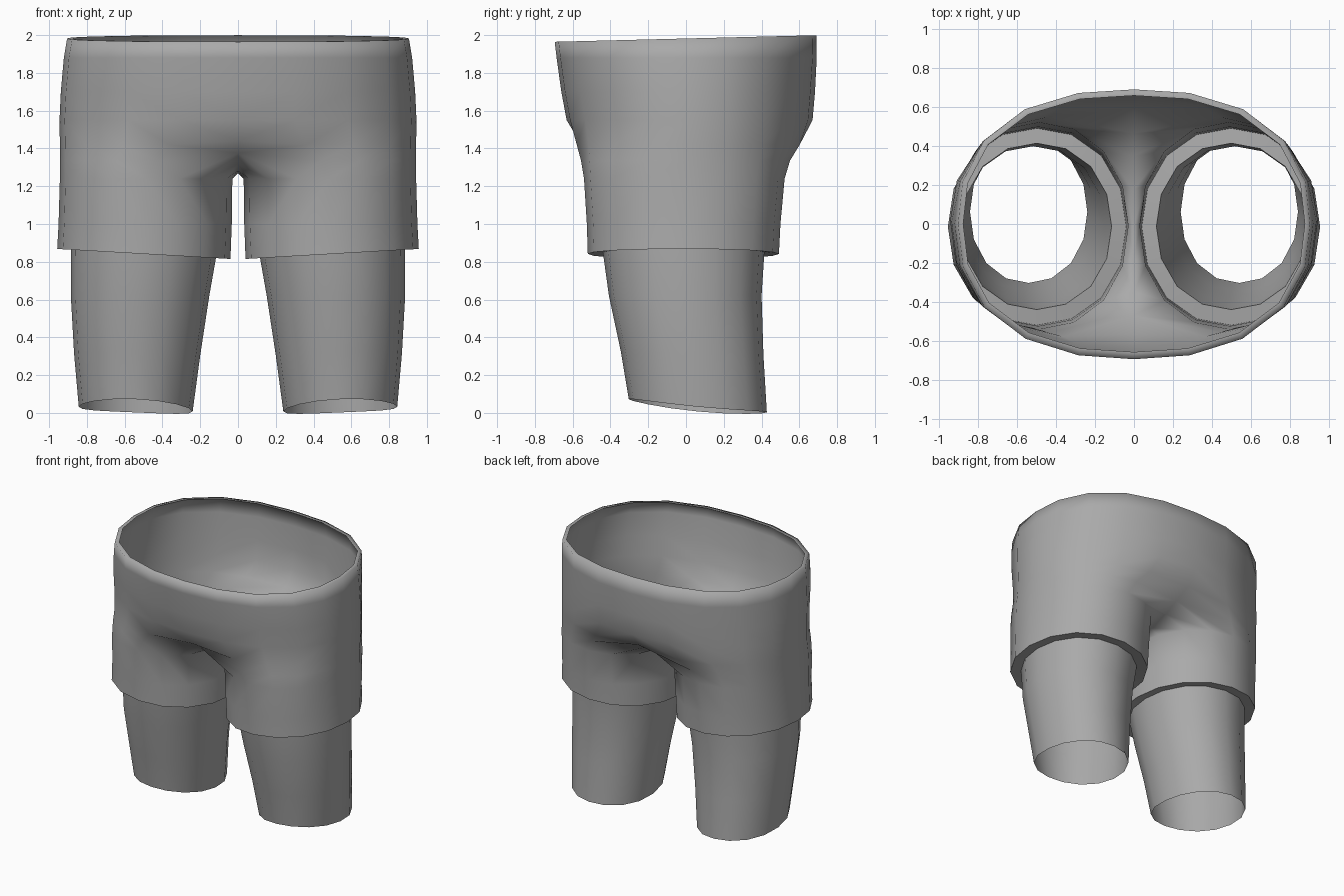
import bpy, bmesh, math

if "Cube" in bpy.data.objects:
    bpy.data.objects.remove(bpy.data.objects["Cube"])

SIDES = 16   # sides of each leg
ARC = 11     # points from front centre to back centre on half the torso
THIGH = (0.030, 0.943, -0.545, 0.528)   # x and y limits at the top of a leg

grey = bpy.data.materials.new("mid_grey")
grey.diffuse_color = (0.4, 0.4, 0.4, 1)
grey.use_nodes = True
grey.node_tree.nodes["Principled BSDF"].inputs["Base Color"].default_value = grey.diffuse_color


def section(x0, x1, yf, yb, deg, p):
    """Point on a slightly squared oval."""
    c, s = math.cos(math.radians(deg)), math.sin(math.radians(deg))
    r = (abs(c) ** p + abs(s) ** p) ** (-1 / p)
    x = r * c if abs(c) > 1e-6 else 0
    return (x0 + x1) / 2 + (x1 - x0) / 2 * x, (yf + yb) / 2 + (yb - yf) / 2 * r * s


def torso_arc(bm, z, rx, yf, yb, pf, pb, tilt=0.0, mix=0.0, pull=0.0, lift=0.0):
    """Half a hip section, blended towards the thigh section by mix."""
    row = []
    for i in range(ARC):
        x, y = section(-rx, rx, yf, yb, -90 + 18 * i, pf if i < 6 else pb)
        lx, ly = section(*THIGH, -112.5 + 22.5 * i, 2.12)
        end = i in (0, ARC - 1)
        x = 0 if end else x + (lx - x) * mix
        y += (ly - y) * mix
        if end:
            y *= 1 - pull
        row.append(bm.verts.new((x, y, z + tilt * y + (lift if end else 0))))
    return row


def leg_ring(bm, z, x0, x1, yf, yb, tx=0.0, ty=0.0):
    row = []
    for i in range(SIDES):
        x, y = section(x0, x1, yf, yb, -112.5 + 22.5 * i, 2.12)
        row.append(bm.verts.new((x, y, z + tx * (x - x0) / (x1 - x0)
                                 + ty * ((yb - y) / (yb - yf)) ** 2)))
    return row


def loft(bm, rows, closed):
    for a, b in zip(rows, rows[1:]):
        n = len(a)
        for i in range(n if closed else n - 1):
            j = (i + 1) % n
            bm.faces.new((b[i], b[j], a[j], a[i]))


def finish(bm, name):
    me = bpy.data.meshes.new(name)
    bm.to_mesh(me)
    bm.free()
    me.materials.append(grey)
    ob = bpy.data.objects.new(name, me)
    bpy.context.collection.objects.link(ob)
    bpy.ops.object.select_all(action='DESELECT')
    ob.select_set(True)
    bpy.context.view_layer.objects.active = ob
    bpy.ops.object.shade_smooth_by_angle(angle=math.radians(60))
    # The waist rim rolls over softly
    for e in me.edges:
        if all(me.vertices[v].co.z > 1.95 for v in e.vertices):
            e.use_edge_sharp = False
    mirror = ob.modifiers.new("mirror", 'MIRROR')
    mirror.use_clip = True
    mirror.merge_threshold = 0.001


# Shorts: waist rim and hips
bm = bmesh.new()
T = 0.025
torso = [
    torso_arc(bm, 1.982, 0.878, -0.658, 0.66, 2.35, 2.4, T),
    torso_arc(bm, 1.982, 0.905, -0.695, 0.692, 2.35, 2.4, T),
    torso_arc(bm, 1.88, 0.922, -0.685, 0.692, 2.35, 2.3),
    torso_arc(bm, 1.70, 0.938, -0.660, 0.683, 2.35, 2.2),
    torso_arc(bm, 1.55, 0.945, -0.632, 0.670, 2.35, 2.2),
    torso_arc(bm, 1.42, 0.943, -0.615, 0.665, 2.35, 2.2, 0, 0.35, 0.02, 0.02),
    torso_arc(bm, 1.335, 0.943, -0.605, 0.640, 2.35, 2.2, 0, 0.75, 0.12, 0.04),
]
loft(bm, torso, False)

# Crotch saddle closes the last hip row into a leg opening
saddle = [bm.verts.new((0, y, 1.268 + 0.4 * y * y))
          for y in (0.35, 0.18, 0, -0.18, -0.35)]

# Short sleeves of the shorts with the hem ledge turned inwards
hem_inner = (0.83, 0.115, 0.885, -0.44, 0.415, 0.04)
loft(bm, [
    torso[-1] + saddle,
    leg_ring(bm, 1.24, 0.030, 0.943, -0.540, 0.522),
    leg_ring(bm, 1.00, 0.033, 0.950, -0.525, 0.500),
    leg_ring(bm, 0.815, 0.040, 0.957, -0.520, 0.492, 0.053),
    leg_ring(bm, *hem_inner),
], True)
finish(bm, "shorts")

# Tapered lower legs, open at the bottom
bm = bmesh.new()
loft(bm, [
    leg_ring(bm, *hem_inner),
    leg_ring(bm, 0.62, 0.152, 0.885, -0.408, 0.400),
    leg_ring(bm, 0.30, 0.200, 0.868, -0.345, 0.410, 0.01, 0.02),
    leg_ring(bm, -0.01, 0.240, 0.843, -0.303, 0.428, 0.025, 0.07),
], True)
finish(bm, "lower_legs")
